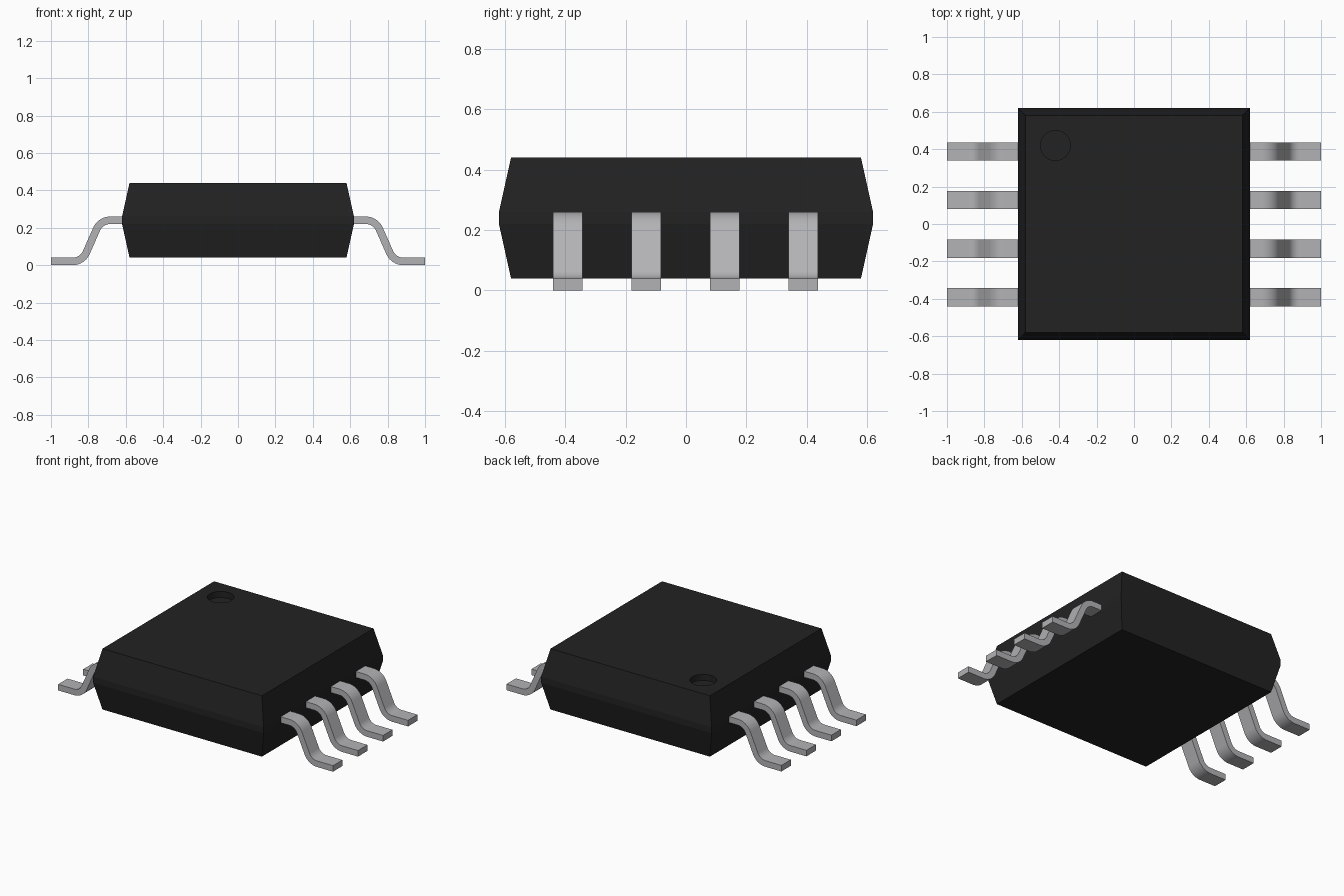
import bpy, bmesh, math
from mathutils import Vector

if "Cube" in bpy.data.objects:
    bpy.data.objects.remove(bpy.data.objects["Cube"])


def material(name, rgb):
    m = bpy.data.materials.new(name)
    m.diffuse_color = (*rgb, 1)
    m.use_nodes = True
    m.node_tree.nodes["Principled BSDF"].inputs["Base Color"].default_value = m.diffuse_color
    return m


black = material("black plastic", (0.016, 0.016, 0.016))
metal = material("tinned metal", (0.45, 0.45, 0.47))


def finish(name, bm, mat):
    bmesh.ops.recalc_face_normals(bm, faces=bm.faces)
    mesh = bpy.data.meshes.new(name)
    bm.to_mesh(mesh)
    bm.free()
    mesh.materials.append(mat)
    ob = bpy.data.objects.new(name, mesh)
    bpy.context.collection.objects.link(ob)
    return ob


# moulded body: stacked square sections, widest around the parting band
bm = bmesh.new()
rings = []
for half, z in ((0.58, 0.04), (0.62, 0.22), (0.62, 0.26), (0.58, 0.44)):
    rings.append([bm.verts.new((sx * half, sy * half, z))
                  for sx, sy in ((-1, -1), (1, -1), (1, 1), (-1, 1))])
for a, b in zip(rings, rings[1:]):
    for i in range(4):
        j = (i + 1) % 4
        bm.faces.new((a[i], a[j], b[j], b[i]))
bm.faces.new(rings[0][::-1])
bm.faces.new(rings[-1])
body = finish("body", bm, black)

# round pin-one dimple cut into the top
bpy.ops.mesh.primitive_cylinder_add(vertices=48, radius=0.08, depth=0.1,
                                    location=(-0.42, 0.42, 0.45))
cutter = bpy.context.object
cutter.name = "dimple_cutter"
cutter.data.materials.append(black)
cutter.hide_render = True
cutter.hide_viewport = True
cutter.display_type = 'WIRE'
cut = body.modifiers.new("dimple", 'BOOLEAN')
cut.operation = 'DIFFERENCE'
cut.solver = 'EXACT'
cut.object = cutter


# gull-wing lead: centre line with rounded bends, thickened to a strip
THICK, WIDTH, BEND = 0.04, 0.098, 0.08
START, TOP, LOW, END = (0.59, 0.24), (0.735, 0.24), (0.832, 0.02), (1.0, 0.02)
angle = math.atan2(TOP[1] - LOW[1], LOW[0] - TOP[0])
tangent = BEND * math.tan(angle / 2)
STEPS = 10

path = [(Vector(START), 0.0)]
for i in range(STEPS + 1):          # upper bend, turning down
    t = angle * i / STEPS
    path.append((Vector((TOP[0] - tangent + BEND * math.sin(t),
                         TOP[1] - BEND + BEND * math.cos(t))), t))
for i in range(STEPS + 1):          # lower bend, levelling out
    t = angle * (1 - i / STEPS)
    path.append((Vector((LOW[0] + tangent - BEND * math.sin(t),
                         LOW[1] + BEND - BEND * math.cos(t))), t))
path.append((Vector(END), 0.0))


def lead(name, side, y):
    bm = bmesh.new()
    sections = []
    for p, t in path:
        n = Vector((math.sin(t), math.cos(t))) * THICK / 2
        sections.append([bm.verts.new((side * q.x, y + w * WIDTH / 2, q.y))
                         for q, w in ((p + n, -1), (p + n, 1), (p - n, 1), (p - n, -1))])
    for a, b in zip(sections, sections[1:]):
        for i in range(4):
            j = (i + 1) % 4
            bm.faces.new((a[i], a[j], b[j], b[i]))
    bm.faces.new(sections[0])
    bm.faces.new(sections[-1])
    ob = finish(name, bm, metal)
    bpy.ops.object.select_all(action='DESELECT')
    ob.select_set(True)
    bpy.context.view_layer.objects.active = ob
    bpy.ops.object.shade_smooth_by_angle(angle=math.radians(30))


# four leads on each side
for side, label in ((-1, "left"), (1, "right")):
    for k in range(4):
        lead(f"{label}_lead_{k + 1}", side, -0.002 + (k - 1.5) * 0.26)
